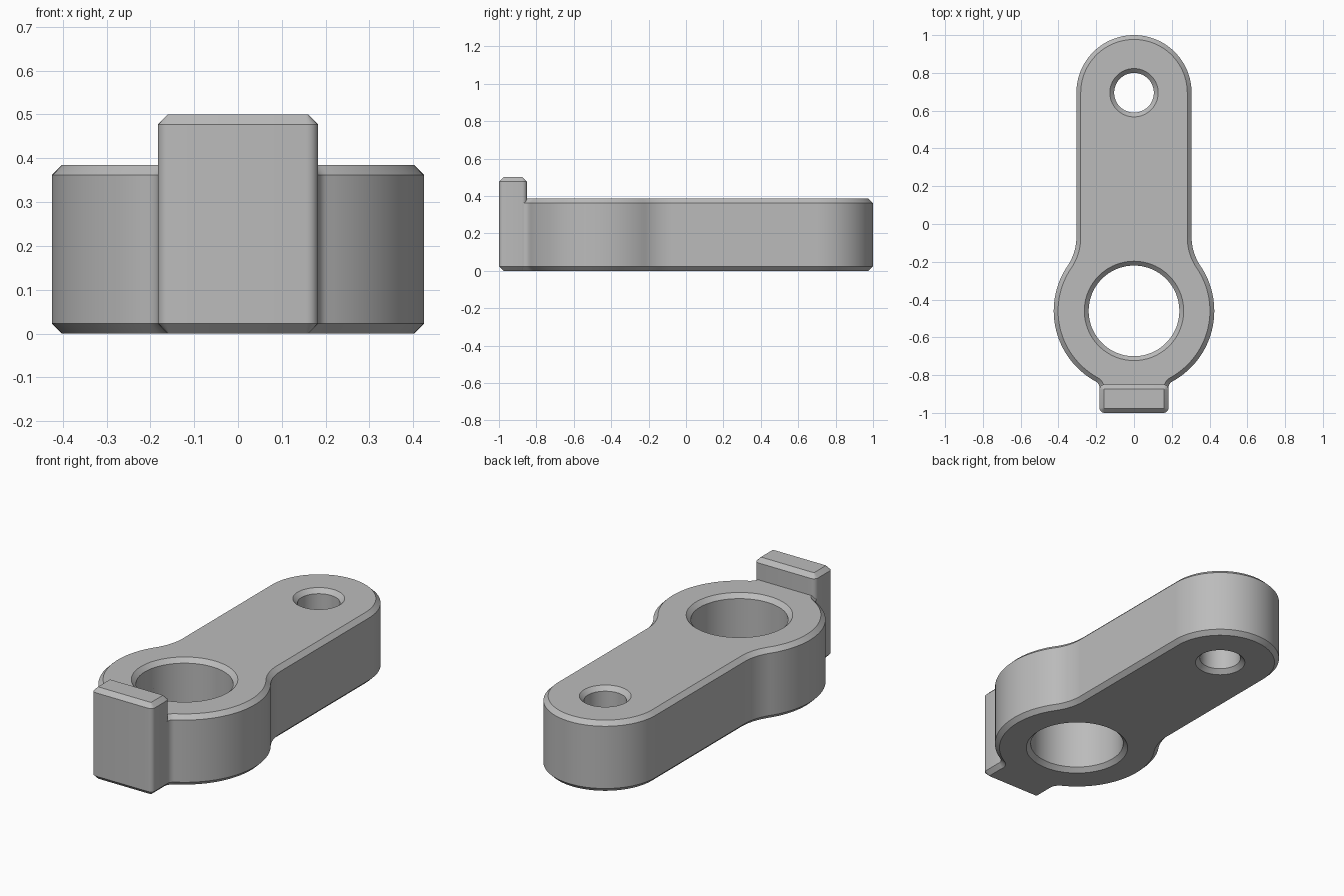
import bpy, bmesh, math
from math import cos, sin, atan2, sqrt, radians, pi

if "Cube" in bpy.data.objects:
    bpy.data.objects.remove(bpy.data.objects["Cube"], do_unlink=True)

HEIGHT = 0.385            # top of the arm
CHAMFER = 0.023
PIN_Y, PIN_R = 0.695, 0.305       # narrow end
HUB_Y, HUB_R = -0.46, 0.425       # wide end
BORE_R, PIN_HOLE_R = 0.24, 0.105
TAB_X, TAB_BACK = 0.183, -0.85

grey = bpy.data.materials.new("plain grey")
grey.use_nodes = True
colour = (0.5, 0.5, 0.5, 1)
grey.diffuse_color = colour
grey.node_tree.nodes["Principled BSDF"].inputs["Base Color"].default_value = colour


def arc(cx, cy, r, a0, a1, n):
    return [(cx + r * cos(a0 + (a1 - a0) * i / n),
             cy + r * sin(a0 + (a1 - a0) * i / n)) for i in range(n + 1)]


def rounded_rect(hx, y0, y1, r):
    corners = [(hx - r, y1 - r), (r - hx, y1 - r), (r - hx, y0 + r), (hx - r, y0 + r)]
    return [p for k, (x, y) in enumerate(corners)
            for p in arc(x, y, r, k * pi / 2, (k + 1) * pi / 2, 5)]


def make_object(name, bm):
    mesh = bpy.data.meshes.new(name)
    bmesh.ops.recalc_face_normals(bm, faces=bm.faces)
    bm.to_mesh(mesh)
    bm.free()
    mesh.materials.append(grey)
    obj = bpy.data.objects.new(name, mesh)
    bpy.context.collection.objects.link(obj)
    return obj


def prism(name, outline, z0, z1, chamfer_bottom=True):
    """Extruded outline with chamfered rims."""
    bm = bmesh.new()
    base = bm.faces.new([bm.verts.new((x, y, z0)) for x, y in outline])
    ext = bmesh.ops.extrude_face_region(bm, geom=[base], use_keep_orig=True)
    for v in ext["geom"]:
        if isinstance(v, bmesh.types.BMVert):
            v.co.z = z1
    bmesh.ops.recalc_face_normals(bm, faces=bm.faces)
    levels = [z1] + ([z0] if chamfer_bottom else [])
    rims = [e for e in bm.edges
            if any(all(abs(v.co.z - z) < 1e-5 for v in e.verts) for z in levels)]
    bmesh.ops.bevel(bm, geom=rims, offset=CHAMFER, segments=1,
                    affect='EDGES', clamp_overlap=False)
    return make_object(name, bm)


def cut_hole(obj, y, r, top, bottom_flare=True):
    """Round hole with countersunk rims, cut by a lathed plug."""
    e = 0.1
    flare = r + CHAMFER
    profile = [(r, CHAMFER), (r, top - CHAMFER), (flare + e, top + e)]
    profile.insert(0, (flare + e, -e) if bottom_flare else (r, -e))
    n = 96
    bm = bmesh.new()
    rings = [[bm.verts.new((x, y + yy, z)) for x, yy in arc(0, 0, rad, 0, 2 * pi, n)[:-1]]
             for rad, z in profile]
    for a, b in zip(rings, rings[1:]):
        for i in range(n):
            j = (i + 1) % n
            bm.faces.new((a[i], a[j], b[j], b[i]))
    bm.faces.new(rings[0])
    bm.faces.new(rings[-1])
    plug = make_object("hole_cutter", bm)
    plug.hide_render = True
    mod = obj.modifiers.new("hole", 'BOOLEAN')
    mod.operation, mod.solver, mod.object = 'DIFFERENCE', 'EXACT', plug
    bpy.context.view_layer.objects.active = obj
    bpy.ops.object.modifier_apply(modifier=mod.name)
    bpy.data.objects.remove(plug, do_unlink=True)


# Arm outline, right half from the narrow end to the tab, then mirrored
waist_r = 0.27
waist_y = HUB_Y + sqrt((HUB_R + waist_r) ** 2 - (PIN_R + waist_r) ** 2)
waist_a = atan2(waist_y - HUB_Y, PIN_R + waist_r)
neck_x, neck_r = TAB_X - 0.001, 0.04
neck_y = HUB_Y - sqrt((HUB_R + neck_r) ** 2 - (neck_x + neck_r) ** 2)
neck_a = atan2(neck_y - HUB_Y, neck_x + neck_r)

half = arc(0, PIN_Y, PIN_R, pi / 2, 0, 32)
half += arc(PIN_R + waist_r, waist_y, waist_r, pi, pi + waist_a, 14)
half += arc(0, HUB_Y, HUB_R, waist_a, neck_a, 40)[1:]
half += arc(neck_x + neck_r, neck_y, neck_r, pi + neck_a, pi, 6)[1:]
half += [(neck_x, -0.95)]
outline = half + [(-x, y) for x, y in reversed(half[1:])]

arm = prism("arm", outline, 0, HEIGHT)
cut_hole(arm, PIN_Y, PIN_HOLE_R, HEIGHT)
cut_hole(arm, HUB_Y, BORE_R, HEIGHT)

# Upright tab at the front
tab = prism("front_tab", rounded_rect(TAB_X, -1, TAB_BACK, 0.026), 0, 0.5)

# Raised keys on both sides of the bore
parts = [arm, tab]
for name, y0, y1 in (("back_key", -0.4, 0.02), ("front_key", -0.9, -0.52)):
    key = prism(name, rounded_rect(0.112, y0, y1, 0.012), 0.35, 0.44, False)
    cut_hole(key, HUB_Y, BORE_R, 0.44, False)
    parts.append(key)

# Smooth curved walls, crisp chamfers
for obj in parts:
    bpy.ops.object.select_all(action='DESELECT')
    obj.select_set(True)
    bpy.context.view_layer.objects.active = obj
    bpy.ops.object.shade_smooth_by_angle(angle=radians(30))
